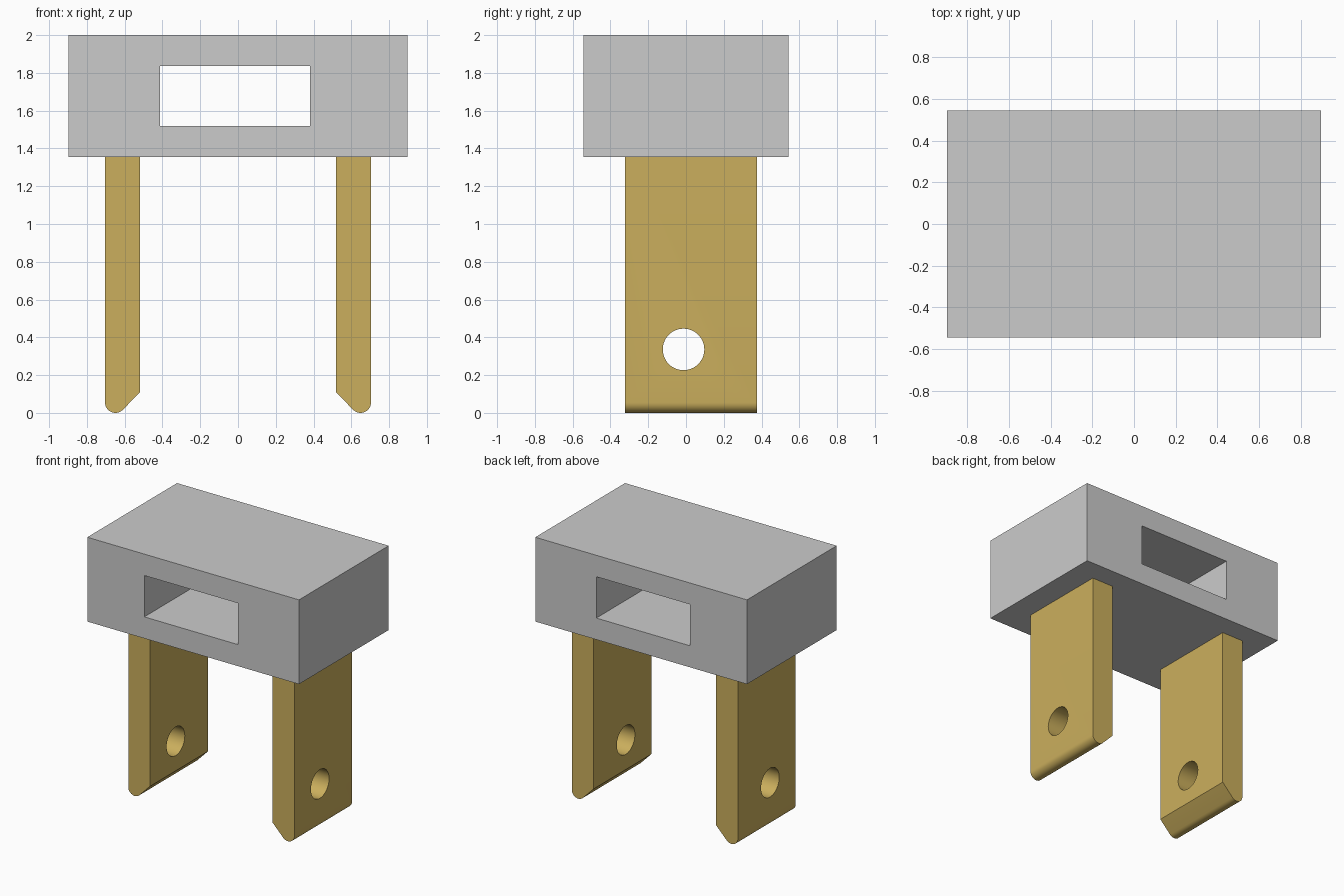
import bpy
import bmesh
from math import radians, sin, cos, tau

if "Cube" in bpy.data.objects:
    bpy.data.objects.remove(bpy.data.objects["Cube"])

HALF_X, HALF_Y = 0.897, 0.543      # housing half sizes
BASE_Z, TOP_Z = 1.354, 2.0         # housing bottom and top

brass = bpy.data.materials.new("brass")
brass.diffuse_color = (0.60, 0.43, 0.11, 1)
brass.use_nodes = True
brass.node_tree.nodes["Principled BSDF"].inputs["Base Color"].default_value = brass.diffuse_color


def extrude(name, points, offset, smooth=()):
    """Close a loop of 3D points and sweep it along offset; smooth lists curved sides."""
    bm = bmesh.new()
    low = [bm.verts.new(p) for p in points]
    high = [bm.verts.new([a + b for a, b in zip(p, offset)]) for p in points]
    bm.faces.new(low)
    bm.faces.new(high)
    for i in range(len(low)):
        j = (i + 1) % len(low)
        side = bm.faces.new((low[i], low[j], high[j], high[i]))
        side.smooth = i in smooth
    bmesh.ops.recalc_face_normals(bm, faces=bm.faces)
    mesh = bpy.data.meshes.new(name)
    bm.to_mesh(mesh)
    bm.free()
    mesh.set_sharp_from_angle(angle=radians(30))
    obj = bpy.data.objects.new(name, mesh)
    bpy.context.collection.objects.link(obj)
    return obj


def cut(obj, cutter):
    """Subtract the cutter, apply the result and discard the cutter."""
    cutter.hide_render = True
    mod = obj.modifiers.new("cut", 'BOOLEAN')
    mod.operation = 'DIFFERENCE'
    mod.solver = 'EXACT'
    mod.object = cutter
    bpy.context.view_layer.objects.active = obj
    bpy.ops.object.modifier_apply(modifier=mod.name)
    bpy.data.objects.remove(cutter)
    obj.data.set_sharp_from_angle(angle=radians(30))


def rect_xz(x0, x1, z0, z1, y):
    return [(x0, y, z0), (x1, y, z0), (x1, y, z1), (x0, y, z1)]


# Housing block with a window right through from front to back
housing = extrude("housing", rect_xz(-HALF_X, HALF_X, BASE_Z, TOP_Z, -HALF_Y),
                  (0, 2 * HALF_Y, 0))
cut(housing, extrude("window_cutter", rect_xz(-0.414, 0.38, 1.519, 1.836, -1), (0, 2, 0)))


# Contact blade: flat bar with a rounded outer tip, bevelled inner tip and a round hole
def contact(name, side):
    r, steps = 0.055, 12
    inner, outer, y0, y1 = 0.519, 0.704, -0.323, 0.377
    cx = outer - r
    arc = []
    for i in range(steps + 1):
        a = radians(-135 * i / steps)
        arc.append((cx + r * cos(a), r + r * sin(a)))
    profile = arc + [(inner, 0.109), (inner, BASE_Z + 0.03), (outer, BASE_Z + 0.03)]
    blade = extrude(name, [(side * x, y0, z) for x, z in profile],
                    (0, y1 - y0, 0), range(steps))
    n = 48
    ring = [(side * 0.4, -0.013 + 0.11 * cos(tau * i / n), 0.336 + 0.11 * sin(tau * i / n))
            for i in range(n)]
    cut(blade, extrude("hole_cutter", ring, (side * 0.5, 0, 0), range(n)))
    blade.data.materials.clear()
    blade.data.materials.append(brass)


contact("left_contact", -1)
contact("right_contact", 1)
